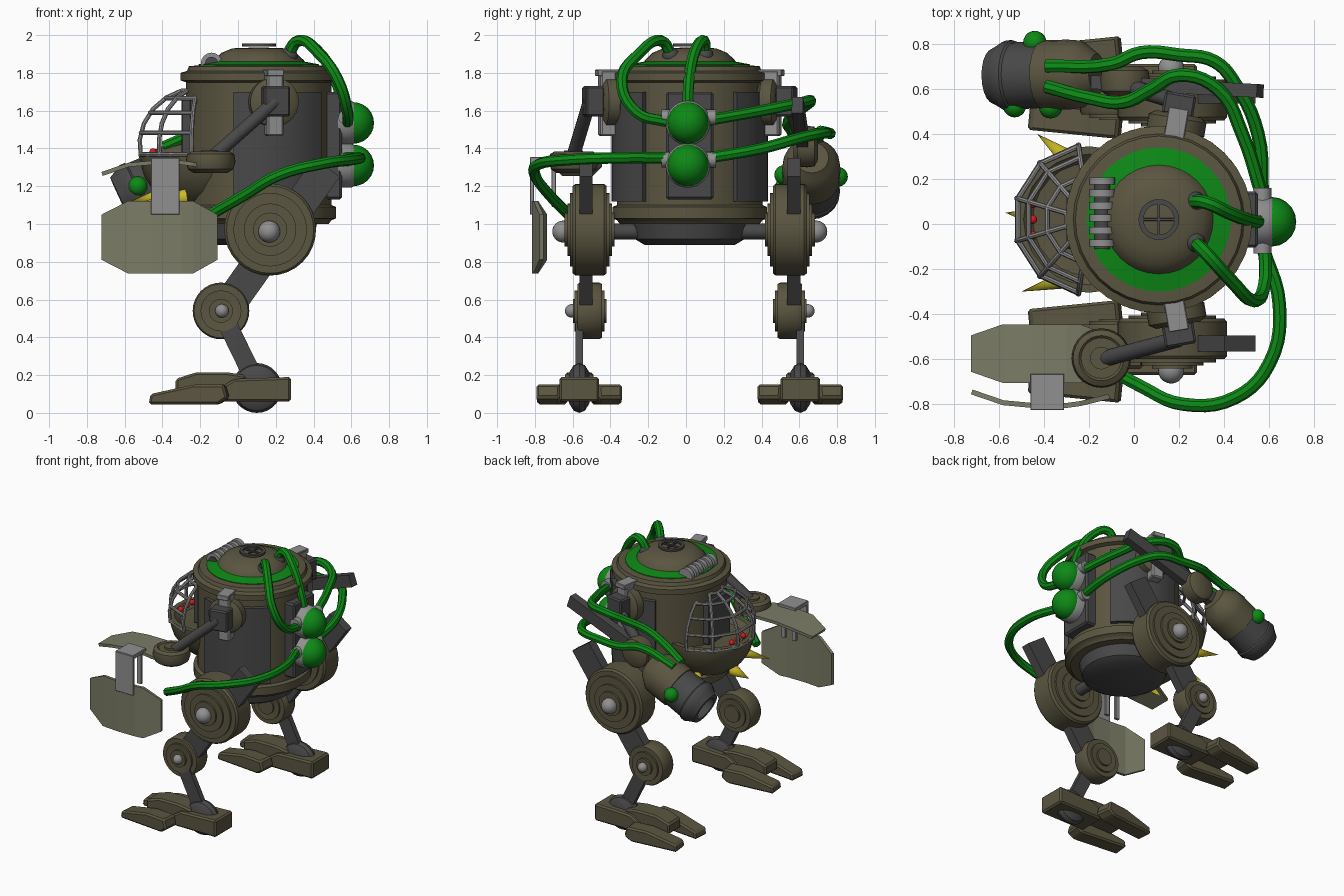
import bpy, bmesh, math
from mathutils import Vector, Matrix

if "Cube" in bpy.data.objects:
    bpy.data.objects.remove(bpy.data.objects["Cube"])

CY = 0.02          # centre plane of the walker (it faces -x)
BX = 0.11          # body axis


def material(name, rgb):
    m = bpy.data.materials.new(name)
    m.diffuse_color = (*rgb, 1)
    m.use_nodes = True
    m.node_tree.nodes["Principled BSDF"].inputs["Base Color"].default_value = m.diffuse_color
    return m


OLIVE = material("olive", (0.105, 0.092, 0.052))
KHAKI = material("khaki", (0.2, 0.2, 0.135))
DARK = material("dark_metal", (0.065, 0.065, 0.067))
GREY = material("light_metal", (0.28, 0.28, 0.28))
GREEN = material("green", (0.004, 0.25, 0.008))
YELLOW = material("yellow", (0.6, 0.5, 0.02))
RED = material("red", (0.7, 0.01, 0.01))


def finish(name, me, mat, smooth=True):
    ob = bpy.data.objects.new(name, me)
    bpy.context.collection.objects.link(ob)
    me.materials.clear()
    me.materials.append(mat)
    if smooth:
        bpy.ops.object.select_all(action='DESELECT')
        ob.select_set(True)
        bpy.context.view_layer.objects.active = ob
        bpy.ops.object.shade_smooth_by_angle(angle=math.radians(35))
    return ob


def from_bm(name, bm, mat, smooth=True):
    bmesh.ops.recalc_face_normals(bm, faces=bm.faces)
    me = bpy.data.meshes.new(name)
    bm.to_mesh(me)
    bm.free()
    return finish(name, me, mat, smooth)


def lathe(name, prof, loc, mat, axis=(0, 0, 1), segs=28, a0=0, a1=360):
    """Revolve (radius, height) points around an axis through loc."""
    bm = bmesh.new()
    full = a1 - a0 == 360
    n = segs if full else segs + 1
    rows = []
    for i in range(n):
        a = math.radians(a0 + (a1 - a0) * i / segs)
        rows.append([bm.verts.new((r * math.cos(a), r * math.sin(a), h)) for r, h in prof])
    for i in range(segs):
        p, q = rows[i], rows[(i + 1) % n]
        for k in range(len(prof) - 1):
            bm.faces.new((p[k], q[k], q[k + 1], p[k + 1]))
    bmesh.ops.remove_doubles(bm, verts=bm.verts, dist=1e-5)
    if not full:
        bmesh.ops.holes_fill(bm, edges=[e for e in bm.edges if e.is_boundary])
    rot = Matrix() if tuple(axis) == (0, 0, 1) else Vector(axis).to_track_quat('Z', 'Y').to_matrix().to_4x4()
    bm.transform(Matrix.Translation(loc) @ rot)
    return from_bm(name, bm, mat)


def box(name, c, size, mat, rz=0):
    bm = bmesh.new()
    bmesh.ops.create_cube(bm, size=1)
    bm.transform(Matrix.Translation(c) @ Matrix.Rotation(rz, 4, 'Z') @ Matrix.Diagonal((*size, 1)))
    bmesh.ops.bevel(bm, geom=bm.edges[:], offset=min(size) * 0.1, segments=1, affect='EDGES')
    return from_bm(name, bm, mat, False)


def beam(name, p, q, thick, width, mat):
    """Flat bar from p to q."""
    p, q = Vector(p), Vector(q)
    bm = bmesh.new()
    bmesh.ops.create_cube(bm, size=1)
    rot = (q - p).to_track_quat('Z', 'Y').to_matrix().to_4x4()
    bm.transform(Matrix.Translation((p + q) / 2) @ rot @ Matrix.Diagonal((thick, width, (q - p).length, 1)))
    return from_bm(name, bm, mat, False)


def rod(name, p, q, r, mat, r2=None, segs=12):
    d = Vector(q) - Vector(p)
    return lathe(name, [(0, 0), (r, 0), (r if r2 is None else r2, d.length), (0, d.length)], p, mat, d, segs)


def ball(name, c, r, mat):
    bm = bmesh.new()
    bmesh.ops.create_uvsphere(bm, u_segments=20, v_segments=12, radius=r)
    bm.transform(Matrix.Translation(c))
    return from_bm(name, bm, mat)


def prism(name, pts, y, half, mat, rz=0):
    """Side profile in x, z, widened along y."""
    bm = bmesh.new()
    f = bm.faces.new([bm.verts.new((x, -half, z)) for x, z in pts])
    g = bmesh.ops.extrude_face_region(bm, geom=[f])["geom"]
    bmesh.ops.translate(bm, verts=[v for v in g if isinstance(v, bmesh.types.BMVert)], vec=(0, 2 * half, 0))
    bmesh.ops.bevel(bm, geom=bm.edges[:], offset=0.012, segments=1, affect='EDGES')
    bm.transform(Matrix.Translation((0, y, 0)) @ Matrix.Rotation(rz, 4, 'Z'))
    return from_bm(name, bm, mat, False)


def tube(name, pts, r, mat, smooth_path=True, res=5):
    cu = bpy.data.curves.new(name + "_path", 'CURVE')
    cu.dimensions = '3D'
    cu.bevel_depth, cu.bevel_resolution, cu.resolution_u, cu.use_fill_caps = r, 2, res, True
    if smooth_path:
        sp = cu.splines.new('BEZIER')
        sp.bezier_points.add(len(pts) - 1)
        for b, p in zip(sp.bezier_points, pts):
            b.co = p
            b.handle_left_type = b.handle_right_type = 'AUTO'
    else:
        sp = cu.splines.new('POLY')
        sp.points.add(len(pts) - 1)
        for b, p in zip(sp.points, pts):
            b.co = (*p, 1)
    tmp = bpy.data.objects.new(name + "_tmp", cu)
    bpy.context.collection.objects.link(tmp)
    me = bpy.data.meshes.new_from_object(tmp.evaluated_get(bpy.context.evaluated_depsgraph_get()))
    bpy.data.objects.remove(tmp)
    return finish(name, me, mat)


# Body: hull, dark underside, side panels, green band, dome and hatch
O = (BX, CY, 0)
lathe("hull", [(0, 1.0), (.37, 1.0), (.385, 1.02), (.41, 1.03), (.41, 1.09), (.385, 1.1), (.385, 1.75), (.415, 1.76),
               (.415, 1.80), (.38, 1.81), (.37, 1.835), (.32, 1.84), (0, 1.84)], O, OLIVE, segs=32)
lathe("underside", [(0, .89), (.24, .89), (.29, .92), (.31, 1.01), (0, 1.01)], O, DARK, segs=32)
lathe("green_band", [(.24, 1.83), (.32, 1.83), (.32, 1.845), (.24, 1.86), (.24, 1.83)], O, GREEN, segs=32)
lathe("dome", [(.25, 1.83), (.24, 1.865), (.2, 1.905), (.14, 1.93), (0, 1.935)], O, OLIVE, segs=32)
lathe("hatch_ring", [(.068, 1.94), (.09, 1.94), (.09, 1.955), (.068, 1.955), (.068, 1.94)], O, DARK)
for i, size in enumerate(((.15, .012, .012), (.012, .15, .012))):
    box(f"hatch_bar_{i}", (BX, CY, 1.947), size, DARK)
for i, (a, b) in enumerate(((37, 109), (-109, -37))):
    lathe(f"side_panel_{i}", [(.35, 1.12), (.415, 1.12), (.415, 1.7), (.35, 1.7), (.35, 1.12)], O, DARK, segs=8, a0=a, a1=b)

# Ribbed intake on the roof edge
rod("intake_core", (-.14, CY - .13, 1.85), (-.14, CY + .18, 1.85), .035, DARK)
for i in range(6):
    y = CY - .12 + i * .055
    rod(f"intake_rib_{i}", (-.14, y, 1.85), (-.14, y + .032, 1.85), .057, GREY, segs=16)

# Cockpit: bowl, door, cage, lights and horns
C = Vector((-.2, CY, 1.36))
lathe("cockpit_bowl", [(0, -.29)] + [(.32 * math.cos(a), -.29 * math.sin(a)) for a in (1.3, 1, .7, .4, .15)] +
      [(.325, 0), (.325, .02), (.29, .02), (.25, -.02), (0, -.04)], C, OLIVE, segs=24)
box("cockpit_door", (-.275, CY, 1.5), (.05, .26, .32), DARK)


def cage_point(lat, az):
    lat, az = math.radians(lat), math.radians(az)
    return (-.2 + .335 * math.cos(lat) * math.cos(az), CY + .335 * math.cos(lat) * math.sin(az), 1.42 + .3 * math.sin(lat))


AZ = [98 + 32.8 * i for i in range(6)]
for i, a in enumerate(AZ):
    tube(f"cage_upright_{i}", [cage_point(l, a) for l in (-12, 5, 22, 39, 56, 72)], .012, GREY, False)
for i, l in enumerate((-10, 12, 34, 55, 72)):
    tube(f"cage_ring_{i}", [cage_point(l, a) for a in AZ], .012, GREY, False)
for i in range(3):
    ball(f"red_light_{i}", (-.45, CY - .07 + i * .07, 1.38), .02, RED)
for i, (b, t) in enumerate((((-.28, -.24), (-.5, -.3)), ((-.42, .03), (-.57, .05)), ((-.28, .28), (-.43, .4)))):
    rod(f"horn_{i}", (*b, 1.14), (*t, 1.12), .045, YELLOW, 0)

# Backpack with two green tanks
box("backpack", (.49, CY, 1.415), (.12, .25, .57), DARK)
for i, z in enumerate((1.31, 1.535)):
    lathe(f"tank_collar_{i}", [(0, 0), (.118, 0), (.118, .07), (.105, .09), (0, .09)], (.53, CY - .01, z), GREY, (1, 0, 0))
    ball(f"tank_{i}", (.61, CY - .01, z), .11, GREEN)
    rod(f"tank_port_{i}", (.57, CY - .15, z + .03), (.57, CY + .14, z + .03), .04, GREY)

# Hoses
hoses = [
    [(.26, .1, 1.9), (.32, .095, 1.97), (.42, .05, 1.92), (.52, .015, 1.75), (.56, .01, 1.6)],
    [(.27, -.08, 1.9), (.32, -.13, 1.97), (.43, -.25, 1.9), (.53, -.34, 1.76), (.58, -.26, 1.59), (.58, -.1, 1.54)],
    [(.57, -.1, 1.35), (.645, -.36, 1.35), (.6, -.62, 1.34), (.45, -.77, 1.32), (.22, -.8, 1.26), (.03, -.72, 1.15), (-.18, -.6, 1.03)],
    [(.57, .12, 1.55), (.48, .4, 1.6), (.37, .6, 1.64), (.2, .66, 1.65), (.08, .6, 1.6), (-.05, .54, 1.54), (-.2, .56, 1.49), (-.39, .61, 1.41)],
    [(.57, .12, 1.35), (.55, .4, 1.4), (.45, .62, 1.46), (.36, .72, 1.48), (.2, .75, 1.48), (.03, .76, 1.48), (-.1, .71, 1.49), (-.39, .7, 1.41)]]
for i, pts in enumerate(hoses):
    tube(f"hose_{i}", pts, .03, GREEN)
for i, y in enumerate((.1, -.08)):
    ball(f"hose_socket_{i}", (.27, y, 1.89), .045, DARK)


def joint(name, r, inner, outer, steps, x, z, s):
    """Drum with stepped rings on both faces; steps are (radius factor, rise)."""
    half = [(r * f, outer + d) for f, d in steps]
    prof = [(0, half[-1][1])]
    for (ra, h), (rb, _) in zip(half[::-1], half[-2::-1] + [(r, 0)]):
        prof += [(ra, h), (ra, h - .014)]
    prof += [(r * .95, outer), (r, outer - .015)]
    mirrored = [(a, inner + outer - h) for a, h in prof[::-1]]
    return lathe(name, prof + mirrored, (x, CY, z), OLIVE, (0, s, 0), 32)


# Legs and shoulders, one per side
rod("hip_axle", (.17, CY - .45, .96), (.17, CY + .45, .96), .042, DARK)
for side, s in (("right", -1), ("left", 1)):
    def at(x, off, z):
        return (x, CY + s * off, z)
    out = (0, s, 0)
    joint(f"{side}_hip", .243, .44, .62, ((.8, .014), (.57, .028), (.37, .042)), .17, .97, s)
    ball(f"{side}_hip_ball", at(.165, .67, .96), .058, GREY)
    beam(f"{side}_thigh", at(-.07, .55, .54), at(.47, .55, 1.3), .07, .17, DARK)
    joint(f"{side}_knee", .15, .465, .595, ((.72, .014), (.42, .024)), -.09, .54, s)
    ball(f"{side}_knee_ball", at(-.085, .625, .54), .036, GREY)
    beam(f"{side}_shin", at(-.09, .585, .54), at(.1, .585, .15), .04, .1, DARK)
    lathe(f"{side}_ankle", [(0, .53), (.08, .53), (.12, .555), (.132, .585), (.12, .615), (.08, .64), (0, .64)], (.1, CY, .132), DARK, out)
    prism(f"{side}_heel", [(-.1, .06), (.28, .06), (.28, .19), (-.02, .18), (-.1, .13)], CY + s * .585, .105, OLIVE)
    prism(f"{side}_middle_toe", [(-.33, .1), (.04, .1), (.04, .2), (-.06, .215), (-.22, .215), (-.33, .18)], CY + s * .585, .075, OLIVE)
    for part, t in (("inner", -1), ("outer", 1)):
        prism(f"{side}_{part}_toe", [(-.47, .045), (-.1, .045), (-.05, .08), (-.07, .15), (-.23, .15), (-.46, .1)],
              CY + s * (.585 + t * .172), .062, OLIVE, s * t * .1)
    # Shoulder bracket, disc and socket
    ax, rz = Vector((.17, s, 0)).normalized(), -s * .17
    lathe(f"{side}_shoulder_disc", [(0, 0), (.1, 0), (.13, .02), (.13, .08), (.1, .1), (0, .1)], at(.18, .37, 1.645), OLIVE, ax)
    box(f"{side}_shoulder_bracket", at(.19, .43, 1.64), (.09, .1, .35), GREY, rz)
    box(f"{side}_shoulder_cap", at(.185, .41, 1.8), (.09, .17, .035), GREY, rz)
    box(f"{side}_shoulder_socket", at(.2, .51, 1.65), (.14, .1, .16), DARK, rz)

# Shield arm
rod("shield_upper_arm", (.2, -.51, 1.65), (-.14, -.6, 1.35), .036, DARK)
lathe("shield_elbow", [(0, -.06), (.09, -.06), (.12, -.04), (.132, 0), (.125, .04), (.1, .055), (.09, .045), (.05, .045),
                       (.05, .06), (0, .06)], (-.145, -.595, 1.33), OLIVE)


def plate(name, half, flat):
    """Bent octagonal armour plate, lying flat or standing up."""
    bm = bmesh.new()
    rows = []
    for x, d, w in ((-.72, .06, .62), (-.58, .012, 1), (-.45, 0, 1), (-.3, 0, 1), (-.24, .008, 1), (-.11, .04, .62)):
        pos = [(x, -.575 + k * w * half, 1.325 - d) if flat else (x, -.805 + d, .93 + k * w * half) for k in (-1, 1)]
        rows.append([bm.verts.new(p) for p in pos])
    for p, q in zip(rows, rows[1:]):
        bm.faces.new((p[0], q[0], q[1], p[1]))
    ob = from_bm(name, bm, KHAKI, False)
    mod = ob.modifiers.new("thickness", 'SOLIDIFY')
    mod.thickness, mod.offset = .022, 0


plate("top_plate", .13, True)
plate("shield_plate", .192, False)
box("clamp_top", (-.385, -.745, 1.34), (.15, .16, .03), GREY)
box("clamp_front", (-.385, -.815, 1.2), (.15, .022, .3), GREY)
for i, x in enumerate((-.43, -.34)):
    box(f"clamp_prong_{i}", (x, -.7, 1.21), (.035, .022, .24), GREY)

# Cannon arm
rod("cannon_upper_arm", (.2, .54, 1.65), (-.06, .62, 1.43), .036, DARK)
beam("cannon_arm_bar", (.56, .59, 1.63), (-.2, .63, 1.36), .06, .09, DARK)
lathe("cannon_elbow", [(0, .57), (.08, .57), (.105, .59), (.11, .64), (.105, .68), (.07, .7), (0, .7)], (-.04, 0, 1.41), OLIVE, (0, 1, 0))
B, D = Vector((-.2, .665, 1.335)), Vector((-.905, -.02, -.42))
lathe("cannon_rear", [(0, -.04), (.09, -.04), (.12, 0), (.15, .04), (.155, .1), (.155, .22), (0, .22)], B, OLIVE, D, 20)
lathe("cannon_barrel", [(0, .2), (.145, .22), (.15, .36), (.158, .37), (.158, .4), (.14, .43), (.12, .47), (.09, .47),
                        (.085, .41), (0, .41)], B, DARK, D, 20)
for i, p in enumerate(((-.44, .805, 1.25), (-.53, .525, 1.2), (-.37, .52, 1.26))):
    ball(f"cannon_knob_{i}", p, .052, GREEN)
